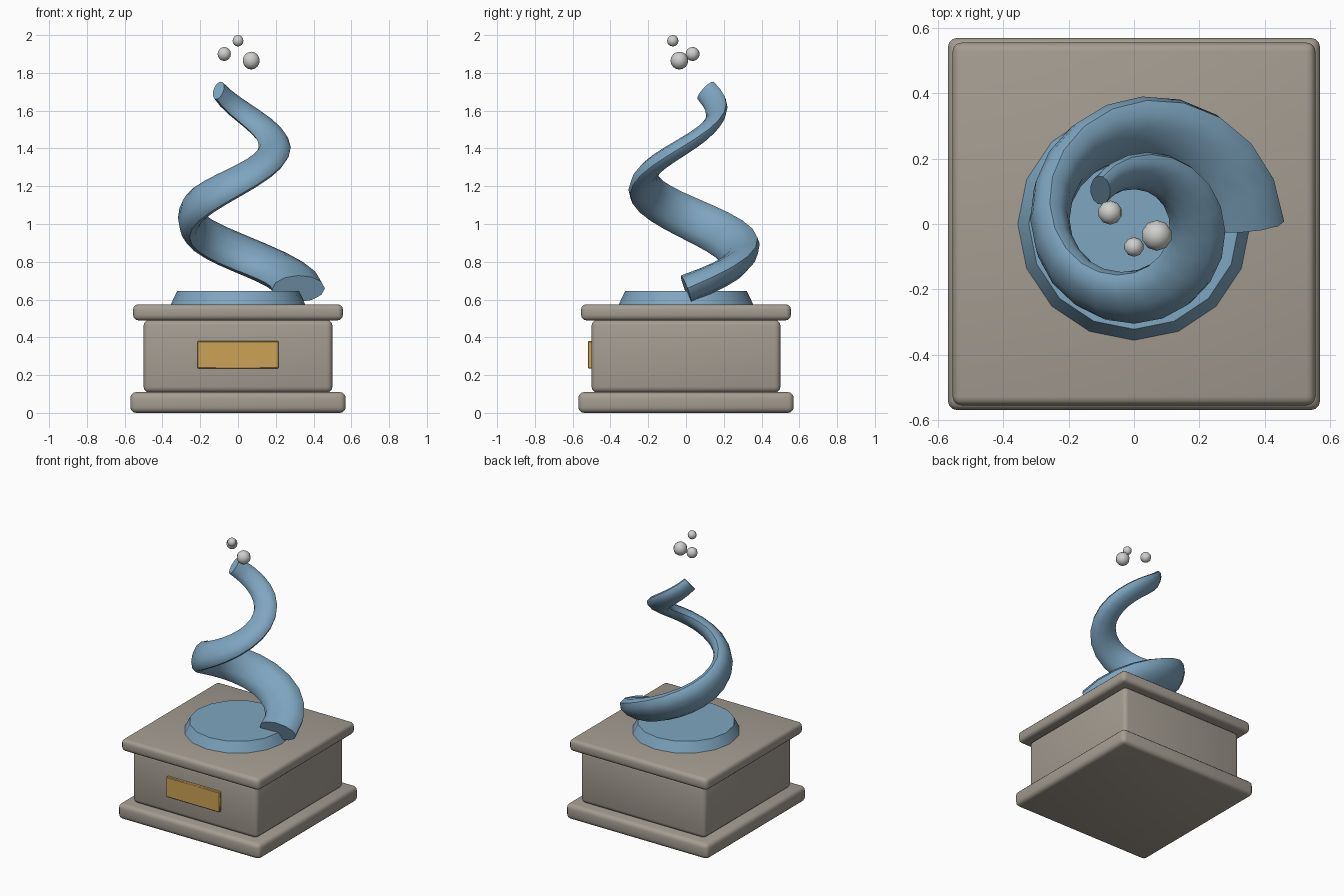
import bpy, bmesh, math
from mathutils import Vector

if "Cube" in bpy.data.objects:
    bpy.data.objects.remove(bpy.data.objects["Cube"])


def material(name, rgb):
    m = bpy.data.materials.new(name)
    m.diffuse_color = (*rgb, 1)
    m.use_nodes = True
    m.node_tree.nodes["Principled BSDF"].inputs["Base Color"].default_value = m.diffuse_color
    return m


STONE = material("warm grey stone", (0.37, 0.335, 0.285))
BLUE = material("glazed blue", (0.21, 0.38, 0.53))
BRASS = material("brass", (0.60, 0.36, 0.09))
SILVER = material("pale silver", (0.62, 0.62, 0.61))


def finish(name, bm, mat, angle=40):
    bmesh.ops.recalc_face_normals(bm, faces=bm.faces)
    me = bpy.data.meshes.new(name)
    bm.to_mesh(me)
    bm.free()
    me.materials.append(mat)
    ob = bpy.data.objects.new(name, me)
    bpy.context.collection.objects.link(ob)
    bpy.ops.object.select_all(action='DESELECT')
    ob.select_set(True)
    bpy.context.view_layer.objects.active = ob
    bpy.ops.object.shade_smooth_by_angle(angle=math.radians(angle))
    return ob


def box(name, lo, hi, mat, bevel, segments=3):
    bm = bmesh.new()
    bmesh.ops.create_cube(bm, size=1)
    lo, hi = Vector(lo), Vector(hi)
    for v in bm.verts:
        v.co = (lo + hi) / 2 + v.co * (hi - lo)
    bmesh.ops.bevel(bm, geom=bm.edges[:], offset=bevel, segments=segments,
                    profile=0.5, affect='EDGES')
    return finish(name, bm, mat)


# Plinth: foot, block, top slab and plaque
box("plinth_foot", (-.57, -.57, 0), (.57, .57, .11), STONE, .03)
box("plinth_block", (-.5, -.5, .108), (.5, .5, .492), STONE, .03)
box("plinth_top", (-.555, -.555, .49), (.555, .555, .575), STONE, .027)
box("plaque", (-.215, -.52, .235), (.215, -.49, .38), BRASS, .004, 1)

# Low round mount under the spiral
bm = bmesh.new()
bmesh.ops.create_cone(bm, cap_ends=True, segments=16, radius1=.363, radius2=.322, depth=.085)
bmesh.ops.translate(bm, verts=bm.verts, vec=(0, 0, .6025))
finish("round_mount", bm, BLUE)


# Spiral: a tapering oval section that turns half as fast as the path
def path(t):
    a = math.radians(495) * t
    r = .32 - .174 * t
    return Vector((r * math.cos(a), r * math.sin(a), .657 + 1.05 * t))


STEPS, SIDES = 28, 12
bm = bmesh.new()
rings = []
for i in range(STEPS + 1):
    t = i / STEPS
    a = math.radians(495) * t
    tangent = (path(t + .001) - path(t - .001)).normalized()
    out = Vector((math.cos(a), math.sin(a), 0))
    out = (out - tangent * out.dot(tangent)).normalized()
    up = out.cross(tangent)
    scale, twist = 1 - .55 * t, a / 2
    major = out * math.cos(twist) + up * math.sin(twist)
    minor = up * math.cos(twist) - out * math.sin(twist)
    ring = []
    for k in range(SIDES):
        b = 2 * math.pi * k / SIDES
        ring.append(bm.verts.new(path(t) + major * (.14 * scale * math.cos(b))
                                 + minor * (.075 * scale * math.sin(b))))
    rings.append(ring)
for p, q in zip(rings, rings[1:]):
    for k in range(SIDES):
        n = (k + 1) % SIDES
        bm.faces.new((p[k], p[n], q[n], q[k]))
bm.faces.new(rings[0])
bm.faces.new(rings[-1])
finish("spiral", bm, BLUE, 50)

# Floating beads above the tip
for i, (x, y, z, r) in enumerate([(-.073, .035, 1.90, .037),
                                  (.07, -.035, 1.865, .047),
                                  (0, -.07, 1.97, .03)]):
    bm = bmesh.new()
    bmesh.ops.create_uvsphere(bm, u_segments=10, v_segments=8, radius=r)
    bmesh.ops.translate(bm, verts=bm.verts, vec=(x, y, z))
    finish(f"bead_{i + 1}", bm, SILVER, 60)
